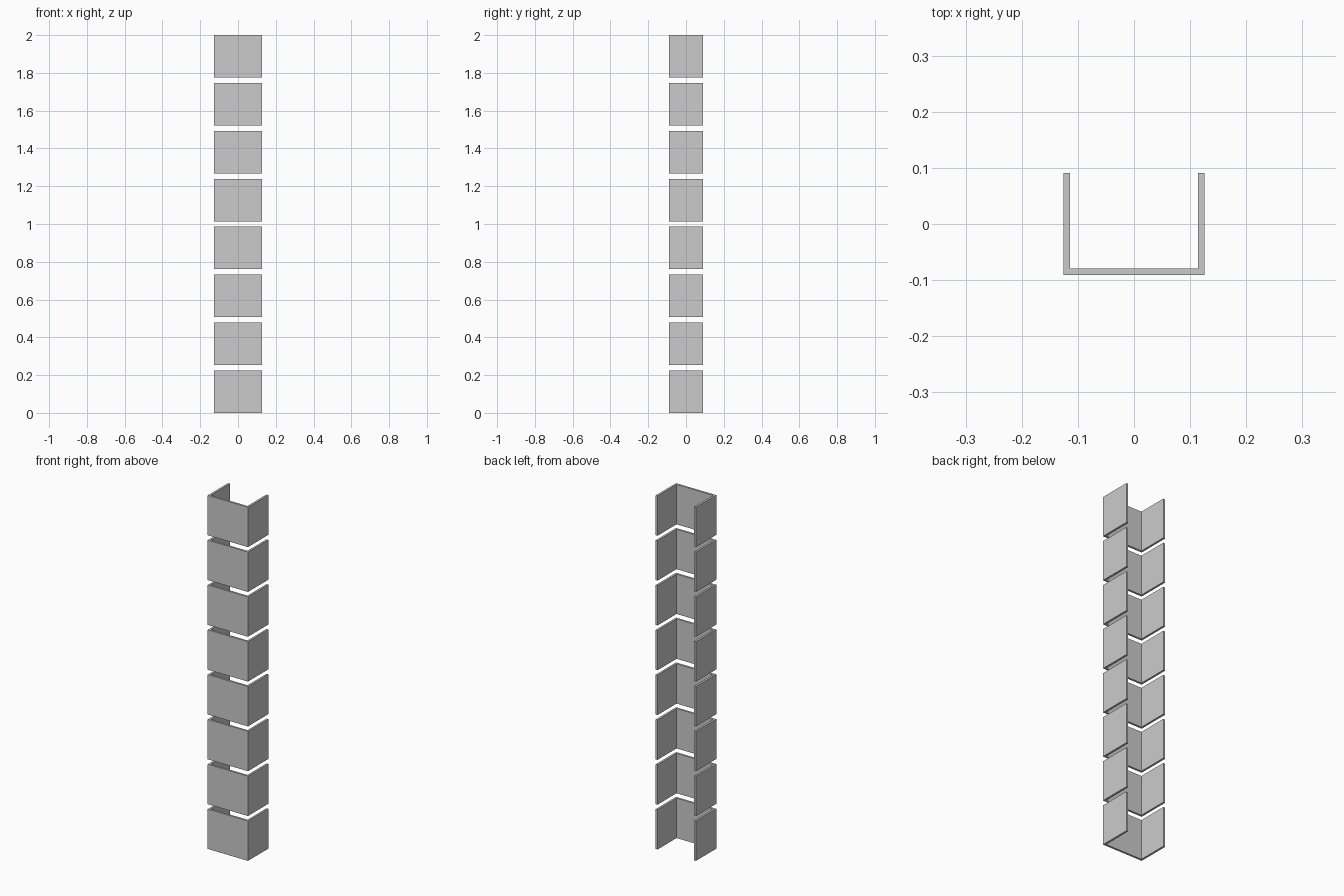
import bpy, bmesh

if "Cube" in bpy.data.objects:
    bpy.data.objects.remove(bpy.data.objects["Cube"])

COUNT, HEIGHT = 8, 0.2255
PITCH = (2 - HEIGHT) / (COUNT - 1)
X, Y, T = 0.126, 0.0905, 0.0115   # half width, half depth, wall thickness


def channel(name, z):
    """U-shaped channel, open at the back: extruded profile."""
    profile = [(-X, -Y), (X, -Y), (X, Y), (X - T, Y),
               (X - T, -Y + T), (-X + T, -Y + T), (-X + T, Y), (-X, Y)]
    bm = bmesh.new()
    face = bm.faces.new([bm.verts.new((x, y, 0)) for x, y in profile])
    top = bmesh.ops.extrude_face_region(bm, geom=[face])["geom"]
    verts = [g for g in top if isinstance(g, bmesh.types.BMVert)]
    bmesh.ops.translate(bm, verts=verts, vec=(0, 0, HEIGHT))
    bmesh.ops.recalc_face_normals(bm, faces=bm.faces[:])
    mesh = bpy.data.meshes.new(name)
    bm.to_mesh(mesh)
    bm.free()
    obj = bpy.data.objects.new(name, mesh)
    obj.location.z = z
    bpy.context.collection.objects.link(obj)


# stack of separate channel segments with small gaps
for i in range(COUNT):
    channel(f"channel_segment_{i + 1}", i * PITCH)
